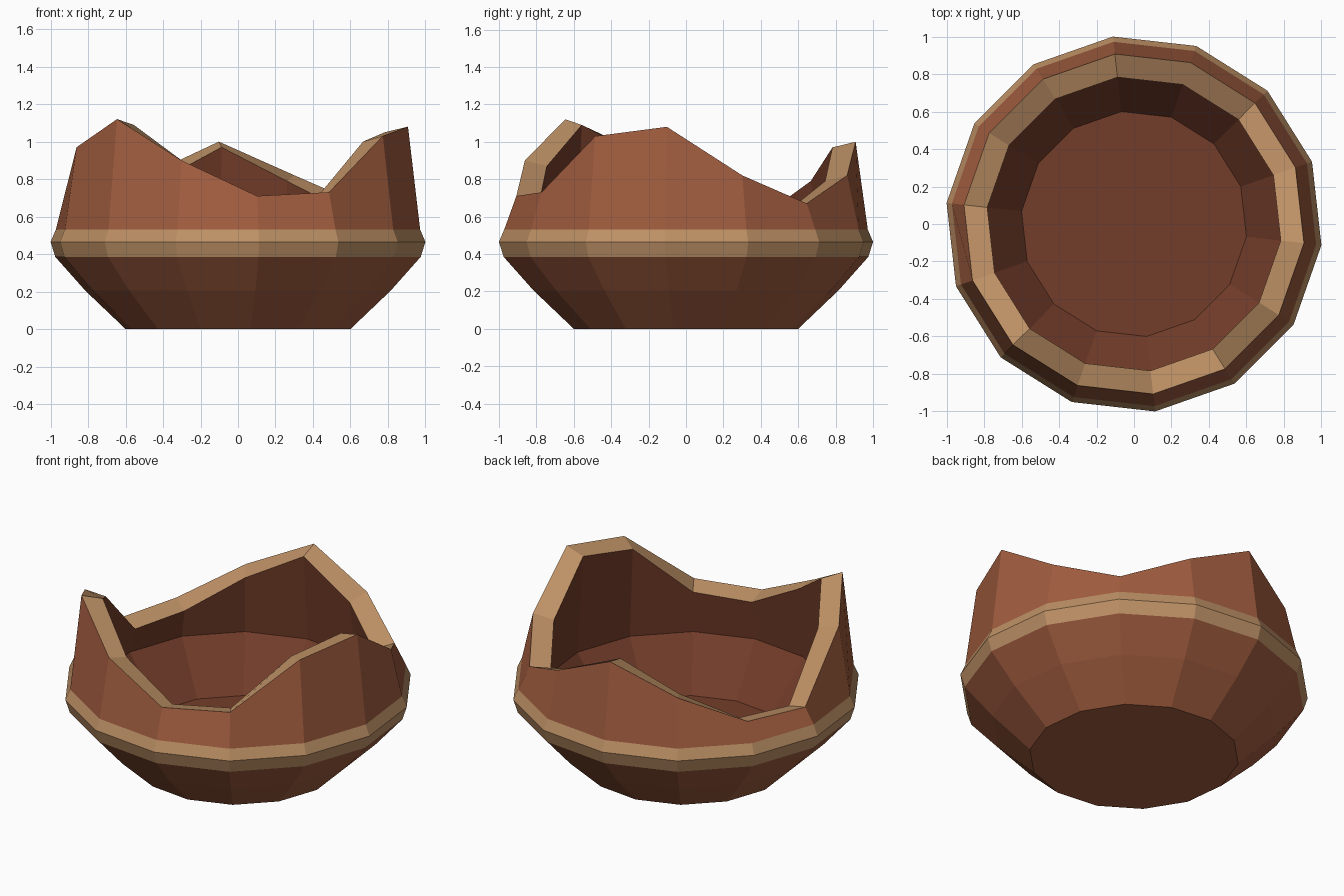
import bpy, bmesh
from math import sin, cos, pi

cube = bpy.data.objects.get("Cube")
if cube:
    bpy.data.objects.remove(cube)

SIDES = 14
STEP = 2 * pi / SIDES
START = -STEP / 4              # equal extent along x and y
FIT = 1 / cos(START)           # half width -> corner radius


def material(name, rgb):
    mat = bpy.data.materials.new(name)
    mat.use_nodes = True
    mat.diffuse_color = (*rgb, 1)
    bsdf = next(n for n in mat.node_tree.nodes if n.type == 'BSDF_PRINCIPLED')
    bsdf.inputs["Base Color"].default_value = (*rgb, 1)
    bsdf.inputs["Roughness"].default_value = 0.9
    return mat


CLAY, TAN, INSIDE = range(3)
materials = [material("terracotta", (0.36, 0.11, 0.05)),
             material("tan clay", (0.51, 0.28, 0.13)),
             material("dark inside clay", (0.175, 0.047, 0.023))]

# Height of the broken edge at each corner, counter-clockwise from +x
broken_edge = [1.08, 0.82, 0.67, 0.82, 1.0, 0.82, 0.64,
               0.62, 0.97, 1.12, 0.9, 0.71, 0.73, 1.03]

bm = bmesh.new()


def ring(half_width, heights):
    r = half_width * FIT
    return [bm.verts.new((r * cos(START + i * STEP), r * sin(START + i * STEP), z))
            for i, z in enumerate(heights)]


def level(half_width, z):
    return ring(half_width, [z] * SIDES)


def strip(low, high, mat):
    for i in range(SIDES):
        j = (i + 1) % SIDES
        face = bm.faces.new((low[i], low[j], high[j], high[i]))
        face.material_index = mat


# Rings from the foot, up the outside, over the broken edge, down the inside
foot = level(0.6, 0)
belly = level(0.815, 0.205)
band_bottom = level(0.975, 0.385)
band_middle = level(1.0, 0.465)
band_top = level(0.972, 0.53)
edge_outer = ring(0.907, broken_edge)
edge_inner = ring(0.783, [z - 0.03 for z in broken_edge])
inner_belly = level(0.825, 0.43)
floor = level(0.6, 0.13)

profile = [(foot, CLAY), (belly, CLAY), (band_bottom, TAN), (band_middle, TAN),
           (band_top, CLAY), (edge_outer, TAN), (edge_inner, INSIDE),
           (inner_belly, INSIDE), (floor, INSIDE)]
for (low, mat), (high, _) in zip(profile, profile[1:]):
    strip(low, high, mat)

# Underside and inner floor
bm.faces.new(foot[::-1]).material_index = CLAY
bm.faces.new(floor).material_index = INSIDE
bmesh.ops.recalc_face_normals(bm, faces=bm.faces)

mesh = bpy.data.meshes.new("broken_bowl")
bm.to_mesh(mesh)
bm.free()
for mat in materials:
    mesh.materials.append(mat)
bowl = bpy.data.objects.new("broken_bowl", mesh)
bpy.context.collection.objects.link(bowl)
